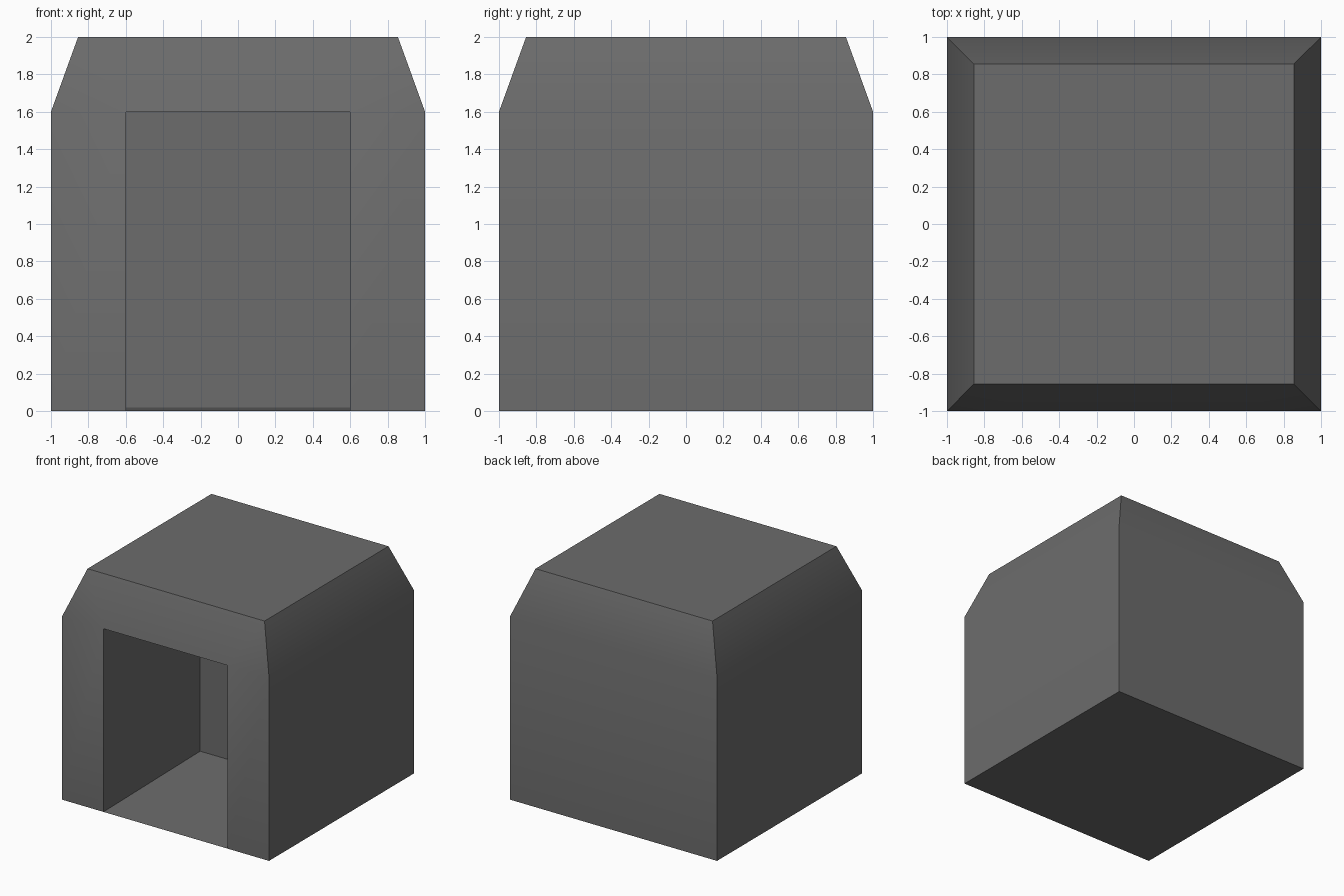
import bpy, bmesh

if "Cube" in bpy.data.objects:
    bpy.data.objects.remove(bpy.data.objects["Cube"])

HALF, EAVE, TOP, ROOF = 1.0, 1.6, 2.0, 0.855   # body size and tapered top
DOOR, DEPTH, RISE = 0.6, 1.335, 0.02           # doorway recess

bm = bmesh.new()


def ring(r, z):
    """Square ring, starting front left, counter-clockwise from above."""
    return [bm.verts.new((x * r, y * r, z)) for x, y in ((-1, -1), (1, -1), (1, 1), (-1, 1))]


def doorway(y, z_floor):
    """Doorway outline: bottom left, bottom right, top right, top left."""
    return [bm.verts.new((x, y, z)) for x, z in
            ((-DOOR, z_floor), (DOOR, z_floor), (DOOR, EAVE), (-DOOR, EAVE))]


base, eave, roof = ring(HALF, 0), ring(HALF, EAVE), ring(ROOF, TOP)
front, back = doorway(-HALF, 0), doorway(-HALF + DEPTH, RISE)

# Side and back walls with their tapered upper bands
for i in (1, 2, 3):
    j = (i + 1) % 4
    bm.faces.new((base[i], base[j], eave[j], eave[i]))
    bm.faces.new((eave[i], eave[j], roof[j], roof[i]))

# Roof and underside
bm.faces.new(roof)
bm.faces.new((base[0], base[3], base[2], base[1], front[1], front[0]))

# Front posts and tapered band over the doorway
bm.faces.new((base[0], front[0], front[3], eave[0]))
bm.faces.new((front[1], base[1], eave[1], front[2]))
bm.faces.new((eave[0], front[3], front[2], eave[1], roof[1], roof[0]))

# Recess: gently rising floor, walls, ceiling and back
for i in range(4):
    j = (i + 1) % 4
    bm.faces.new((front[i], front[j], back[j], back[i]))
bm.faces.new(back)

bmesh.ops.recalc_face_normals(bm, faces=bm.faces)
mesh = bpy.data.meshes.new("shelter_body")
bm.to_mesh(mesh)
bm.free()

body = bpy.data.objects.new("shelter_body", mesh)
bpy.context.collection.objects.link(body)

# Dark grey finish
dark = bpy.data.materials.new("dark_grey")
dark.diffuse_color = (0.15, 0.15, 0.15, 1)
dark.use_nodes = True
dark.node_tree.nodes["Principled BSDF"].inputs["Base Color"].default_value = dark.diffuse_color
mesh.materials.append(dark)

bpy.context.view_layer.objects.active = body
body.select_set(True)
bpy.ops.object.shade_smooth_by_angle(angle=0.52)
